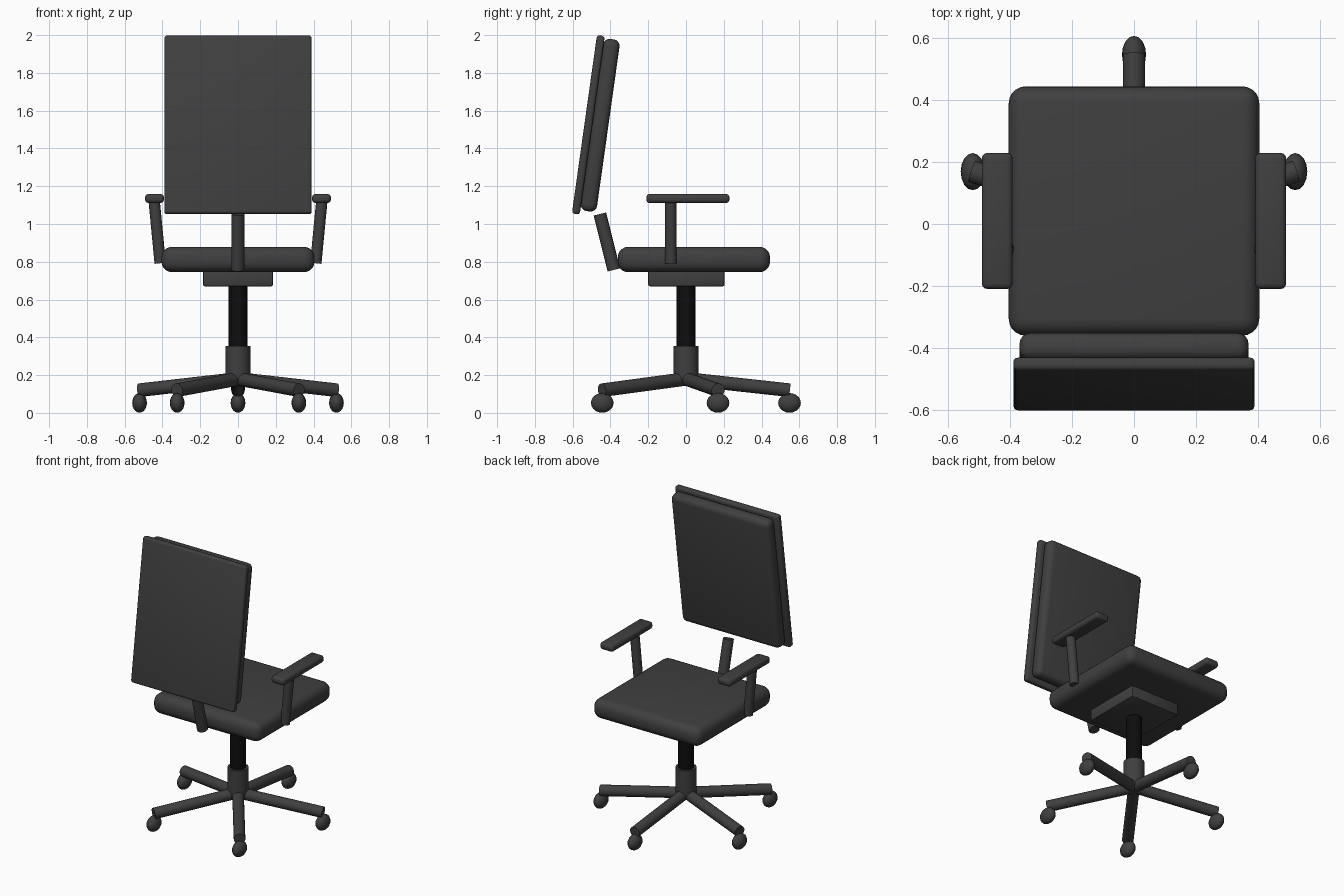
import bpy, math
from mathutils import Vector

if "Cube" in bpy.data.objects:
    bpy.data.objects.remove(bpy.data.objects["Cube"])


def material(name, v):
    m = bpy.data.materials.new(name)
    m.diffuse_color = (v, v, v, 1)
    m.use_nodes = True
    m.node_tree.nodes["Principled BSDF"].inputs["Base Color"].default_value = m.diffuse_color
    return m


GREY = material("dark grey", 0.05)
BLACK = material("black", 0.004)


def finish(name, mat):
    ob = bpy.context.object
    ob.name = name
    ob.data.materials.append(mat)
    bpy.ops.object.shade_smooth_by_angle(angle=math.radians(40))
    return ob


def box(name, centre, size, bevel, segments=3, tilt=0):
    bpy.ops.mesh.primitive_cube_add(size=1, location=centre)
    ob = bpy.context.object
    ob.scale = size
    bpy.ops.object.transform_apply(location=False, rotation=False, scale=True)
    mod = ob.modifiers.new("bevel", 'BEVEL')
    mod.width, mod.segments = bevel, segments
    bpy.ops.object.modifier_apply(modifier="bevel")
    ob.rotation_euler.x = tilt
    return finish(name, GREY)


def rod(name, a, b, radius, mat=GREY, sides=24):
    a, b = Vector(a), Vector(b)
    bpy.ops.mesh.primitive_cylinder_add(vertices=sides, radius=radius,
                                        depth=(b - a).length, location=(a + b) / 2)
    ob = bpy.context.object
    ob.rotation_euler = (b - a).to_track_quat('Z', 'Y').to_euler()
    return finish(name, mat)


# seat and mechanism plate
box("seat", (0, 0.042, 0.812), (0.81, 0.806, 0.134), 0.055, 5)
box("seat_plate", (0, 0.002, 0.715), (0.37, 0.405, 0.09), 0.01, 2)

# backrest: shell, cushion and support post
LEAN = math.radians(-8)
box("back_shell", (0, -0.517, 1.525), (0.78, 0.042, 0.954), 0.015, 3, LEAN)
box("back_cushion", (0, -0.455, 1.523), (0.74, 0.088, 0.92), 0.035, 4, LEAN)
rod("back_post", (0, -0.382, 0.757), (0, -0.456, 1.053), 0.034)

# armrests
for side, s in (("left", -1), ("right", 1)):
    box(side + "_arm_pad", (s * 0.442, 0.01, 1.135), (0.1, 0.44, 0.048), 0.018, 3)
    rod(side + "_arm_post", (s * 0.412, -0.08, 0.792), (s * 0.444, -0.08, 1.125), 0.03)

# central column
rod("gas_lift", (0, 0, 0.3), (0, 0, 0.7), 0.049, BLACK, 32)
rod("hub", (0, 0, 0.165), (0, 0, 0.355), 0.065, GREY, 32)

# five-star base with casters
for i in range(5):
    ang = math.radians(90 + 72 * i)
    c, s = math.cos(ang), math.sin(ang)
    rod(f"base_leg_{i + 1}", (0, 0, 0.18), (0.55 * c, 0.55 * s, 0.12), 0.036)
    bpy.ops.mesh.primitive_uv_sphere_add(segments=16, ring_count=10, radius=1,
                                         location=(0.548 * c, 0.548 * s, 0.053))
    bpy.context.object.scale = (0.039, 0.06, 0.052)
    finish(f"caster_{i + 1}", GREY)
